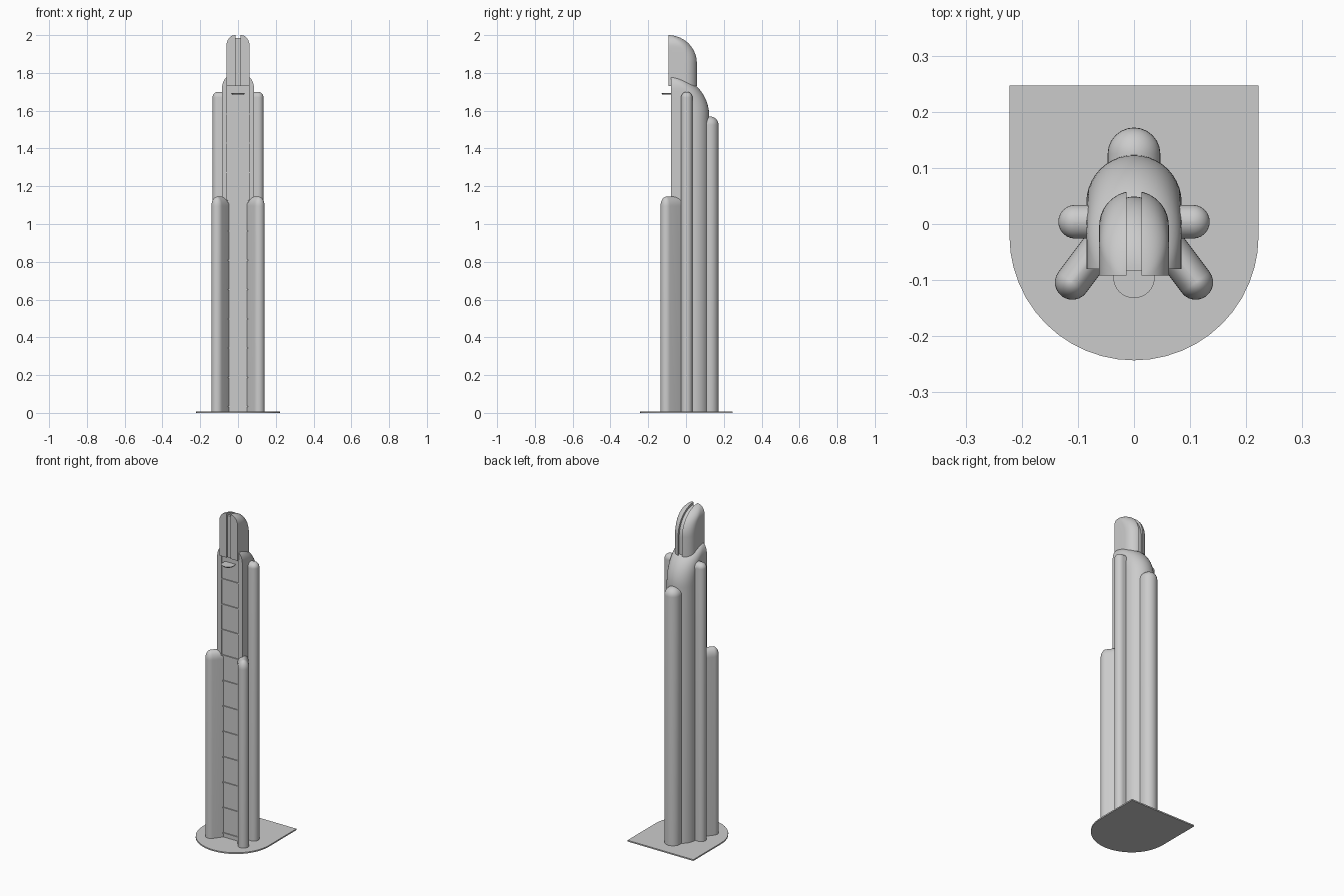
import bpy, bmesh, math
from mathutils import Vector

if "Cube" in bpy.data.objects:
    bpy.data.objects.remove(bpy.data.objects["Cube"])

stone = bpy.data.materials.new("grey stone")
stone.use_nodes = True
stone.diffuse_color = (0.6, 0.6, 0.6, 1)
stone.node_tree.nodes["Principled BSDF"].inputs["Base Color"].default_value = (0.6, 0.6, 0.6, 1)


def finish(bm, name, smooth=True):
    bmesh.ops.recalc_face_normals(bm, faces=bm.faces)
    mesh = bpy.data.meshes.new(name)
    bm.to_mesh(mesh)
    bm.free()
    obj = bpy.data.objects.new(name, mesh)
    bpy.context.collection.objects.link(obj)
    mesh.materials.append(stone)
    if smooth:
        bpy.ops.object.select_all(action="DESELECT")
        obj.select_set(True)
        bpy.context.view_layer.objects.active = obj
        bpy.ops.object.shade_smooth_by_angle(angle=math.radians(35))
    return obj


def loft(rings):
    """Skin a stack of equal-length rings and cap both ends."""
    bm = bmesh.new()
    rows = [[bm.verts.new(p) for p in ring] for ring in rings]
    n = len(rows[0])
    for a, b in zip(rows, rows[1:]):
        for i in range(n):
            j = (i + 1) % n
            bm.faces.new((a[i], a[j], b[j], b[i]))
    bm.faces.new(rows[0][::-1])
    bm.faces.new(rows[-1])
    return bm


def u_ring(w, front, back, z, n=20):
    """Flat at the front, rounded at the back."""
    depth = min(w, (back - front) * 0.95)
    pts = [(-w, front, z), (w, front, z)]
    for i in range(n + 1):
        a = math.pi * i / n
        pts.append((w * math.cos(a), back - depth + depth * math.sin(a), z))
    return pts


def half_dome(w, front, back, z0, spring, top, shoulder, shoulder_h):
    """U-plan shaft whose back curves forward to a flat-fronted crown."""
    rings = [u_ring(w, front, back, z0)]
    steps = 16
    for i in range(steps + 1):
        a = math.pi / 2 * i / steps * 0.97
        z = spring + (top - spring) * math.sin(a)
        v = min(1, max(0, (z - top + shoulder_h) / shoulder_h))
        hw = w - shoulder * (1 - math.sqrt(1 - v * v))
        rings.append(u_ring(hw, front, front + (back - front) * math.cos(a), z))
    return loft(rings)


def fin(name, p0, p1, r, top, dome):
    """Upright slab with a stadium plan and a rounded top."""
    p0, p1 = Vector(p0), Vector(p1)
    heading = math.atan2(p1.y - p0.y, p1.x - p0.x)

    def ring(rad, z):
        pts = []
        for centre, turn in ((p1, -math.pi / 2), (p0, math.pi / 2)):
            for i in range(13):
                a = heading + turn + math.pi * i / 12
                pts.append((centre.x + rad * math.cos(a), centre.y + rad * math.sin(a), z))
        return pts

    rings = [ring(r, 0)]
    for i in range(9):
        a = math.pi / 2 * i / 8 * 0.97
        rings.append(ring(r * math.cos(a), top - dome + dome * math.sin(a)))
    return finish(loft(rings), name)


def box(name, x0, x1, y0, y1, z0, z1):
    return finish(loft([[(x0, y0, z), (x1, y0, z), (x1, y1, z), (x0, y1, z)] for z in (z0, z1)]),
                  name, False)


# Ground plate, rounded towards the front
plate = [[(x, -y, z) for x, y, z in u_ring(0.222, -0.247, 0.243, h, 24)] for h in (0, 0.008)]
finish(loft(plate), "ground_plate")

# Main shaft with a tall shallow recess in its front
shaft = finish(half_dome(0.085, -0.08, 0.123, 0, 1.57, 1.785, 0.045, 0.07), "main_shaft")
cutter = box("recess_cutter", -0.057, 0.057, -0.2, -0.072, 0.008, 1.76)
cutter.hide_render = True
cutter.hide_viewport = True
cut = shaft.modifiers.new("recess", "BOOLEAN")
cut.operation = "DIFFERENCE"
cut.solver = "EXACT"
cut.object = cutter

# Floor ledges inside the recess
for k in range(11):
    z = 0.03 + 0.155 * k
    box("floor_ledge", -0.057, 0.057, -0.078, -0.07, z, z + 0.006)

# Crown split into two halves around a narrow inner core
for side, label in ((1, "left"), (-1, "right")):
    bm = half_dome(0.062, -0.092, 0.059, 1.73, 1.85, 2.0, 0.046, 0.06)
    cutres = bmesh.ops.bisect_plane(bm, geom=bm.verts[:] + bm.edges[:] + bm.faces[:],
                                    plane_co=(side * 0.013, 0, 0), plane_no=(side, 0, 0),
                                    clear_inner=True)
    edges = [e for e in cutres["geom_cut"] if isinstance(e, bmesh.types.BMEdge)]
    bmesh.ops.holes_fill(bm, edges=edges)
    finish(bm, "crown_" + label)
finish(half_dome(0.05, -0.084, 0.049, 1.73, 1.84, 1.985, 0.025, 0.04), "crown_core")

# Rounded buttresses around the shaft
for side, label in ((1, "left"), (-1, "right")):
    fin("side_pillar_" + label, (0, 0.004), (side * 0.105, 0.004), 0.03, 1.7, 0.03)
    fin("front_buttress_" + label, (side * 0.056, -0.032), (side * 0.11, -0.104), 0.031, 1.145, 0.05)
fin("back_pillar", (0, 0.06), (0, 0.125), 0.047, 1.57, 0.045)

# Small rounded balcony under the crown
balcony = [[(x, -y, z) for x, y, z in u_ring(w, 0.07, tip, z, 16)]
           for w, tip, z in ((0.03, 0.125, 1.686), (0.037, 0.132, 1.694))]
finish(loft(balcony), "balcony")
